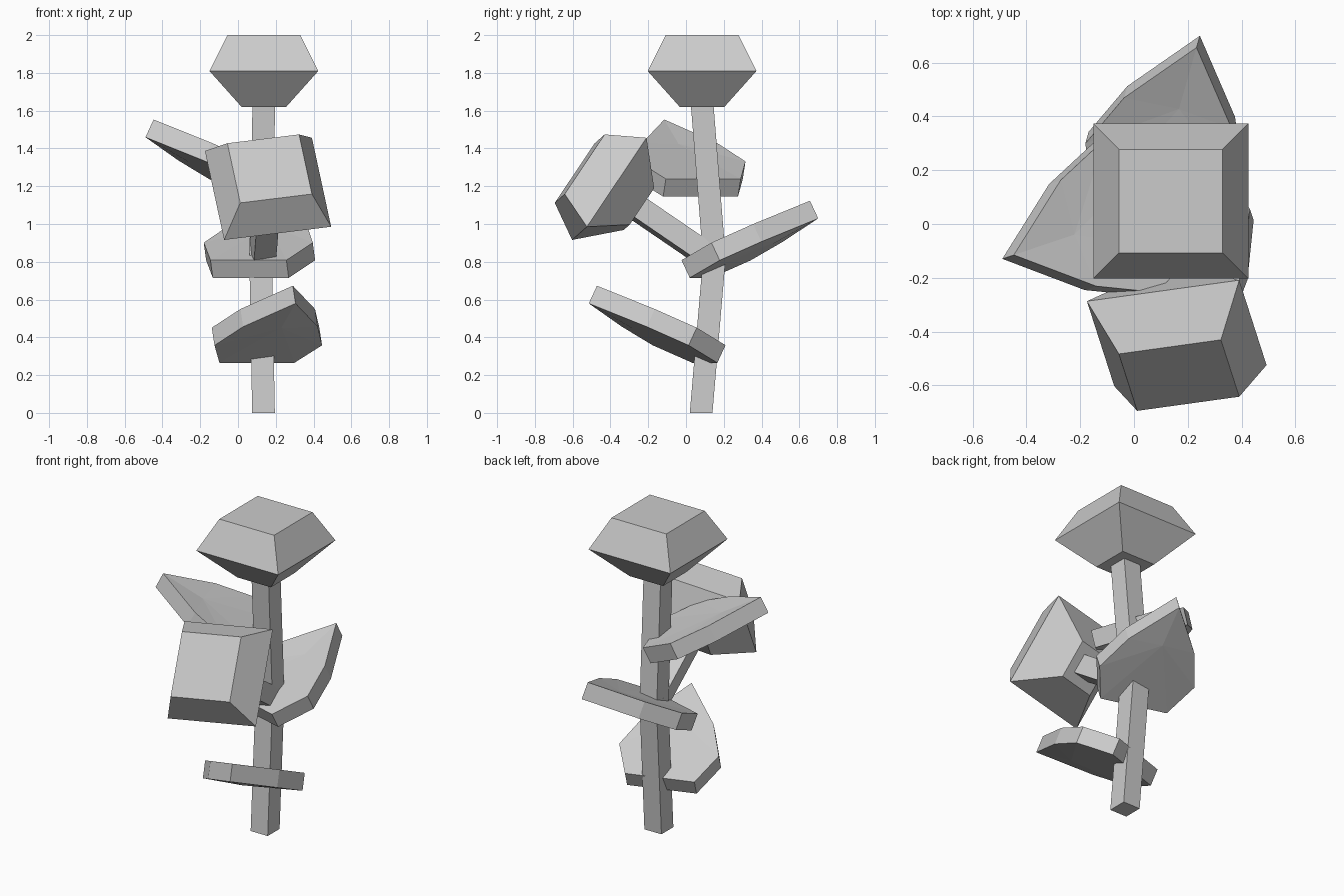
import bpy, math
from mathutils import Vector, Matrix

if "Cube" in bpy.data.objects:
    bpy.data.objects.remove(bpy.data.objects["Cube"])


def make(name, verts, faces, matrix=Matrix()):
    mesh = bpy.data.meshes.new(name)
    mesh.from_pydata([matrix @ Vector(v) for v in verts], [], faces)
    mesh.update()
    obj = bpy.data.objects.new(name, mesh)
    bpy.context.collection.objects.link(obj)
    return obj


def square_loft(name, rings, matrix=Matrix()):
    """Loft square sections given as (x, y, z, half width)."""
    verts, faces = [], [(3, 2, 1, 0)]
    for x, y, z, h in rings:
        verts += [(x - h, y - h, z), (x + h, y - h, z), (x + h, y + h, z), (x - h, y + h, z)]
    for r in range(len(rings) - 1):
        for i in range(4):
            j = (i + 1) % 4
            faces.append((4 * r + i, 4 * r + j, 4 * r + 4 + j, 4 * r + 4 + i))
    n = 4 * (len(rings) - 1)
    faces.append((n, n + 1, n + 2, n + 3))
    return make(name, verts, faces, matrix)


def leaf(name, base, direction, pitch=math.radians(25.9), thick=0.104):
    """Pointed slab rising from its base edge, with a shallow hollow in the middle."""
    half = [(0, 0.209), (0.212, 0.3), (0.438, 0.208)]
    outline = [(u, -v) for u, v in half] + [(0.72, 0)] + [(u, v) for u, v in reversed(half)]
    n = len(outline)
    verts = [(u, v, 0) for u, v in outline] + [(u, v, thick) for u, v in outline]
    verts += [(0.45, 0, -0.012), (0.45, 0, thick - 0.012)]
    faces = []
    for i in range(n):
        j = (i + 1) % n
        faces += [(i, j, n + j, n + i), (j, i, 2 * n), (n + i, n + j, 2 * n + 1)]
    yaw = math.atan2(direction[1], direction[0])
    m = Matrix.Translation(base) @ Matrix.Rotation(yaw, 4, 'Z') @ Matrix.Rotation(-pitch, 4, 'Y')
    return make(name, verts, faces, m)


# Bent main stem
square_loft("stem", [(0.135, 0.08, 0, 0.06), (0.12, 0.15, 0.82, 0.06), (0.137, 0.085, 1.64, 0.06)])

# Top flower and tilted side flower share one profile
flower = [(0, 0, -0.19, 0.118), (0, 0, 0, 0.288), (0, 0, 0.19, 0.193)]
square_loft("top_flower", flower, Matrix.Translation((0.137, 0.085, 1.81)))

axis = Vector((0.045, -0.825, 0.563)).normalized()
side = Vector((0.983, 0.148, 0.113))
side = (side - axis * side.dot(axis)).normalized()
tilt = Matrix((side, axis.cross(side), axis)).transposed().to_4x4()
tilt = Matrix.Translation((0.159, -0.406, 1.186)) @ tilt
square_loft("side_flower", flower, tilt)
square_loft("side_stalk", [(0, 0, -0.64, 0.06), (0, 0, -0.18, 0.06)], tilt)

# Three leaves around the stem
leaf("lower_leaf", (0.10, 0.10, 0.265), (0.316, -0.949))
leaf("middle_leaf", (0.0675, 0.077, 0.715), (0.274, 0.962))
leaf("upper_leaf", (0.124, 0.077, 1.145), (-0.948, -0.319))
